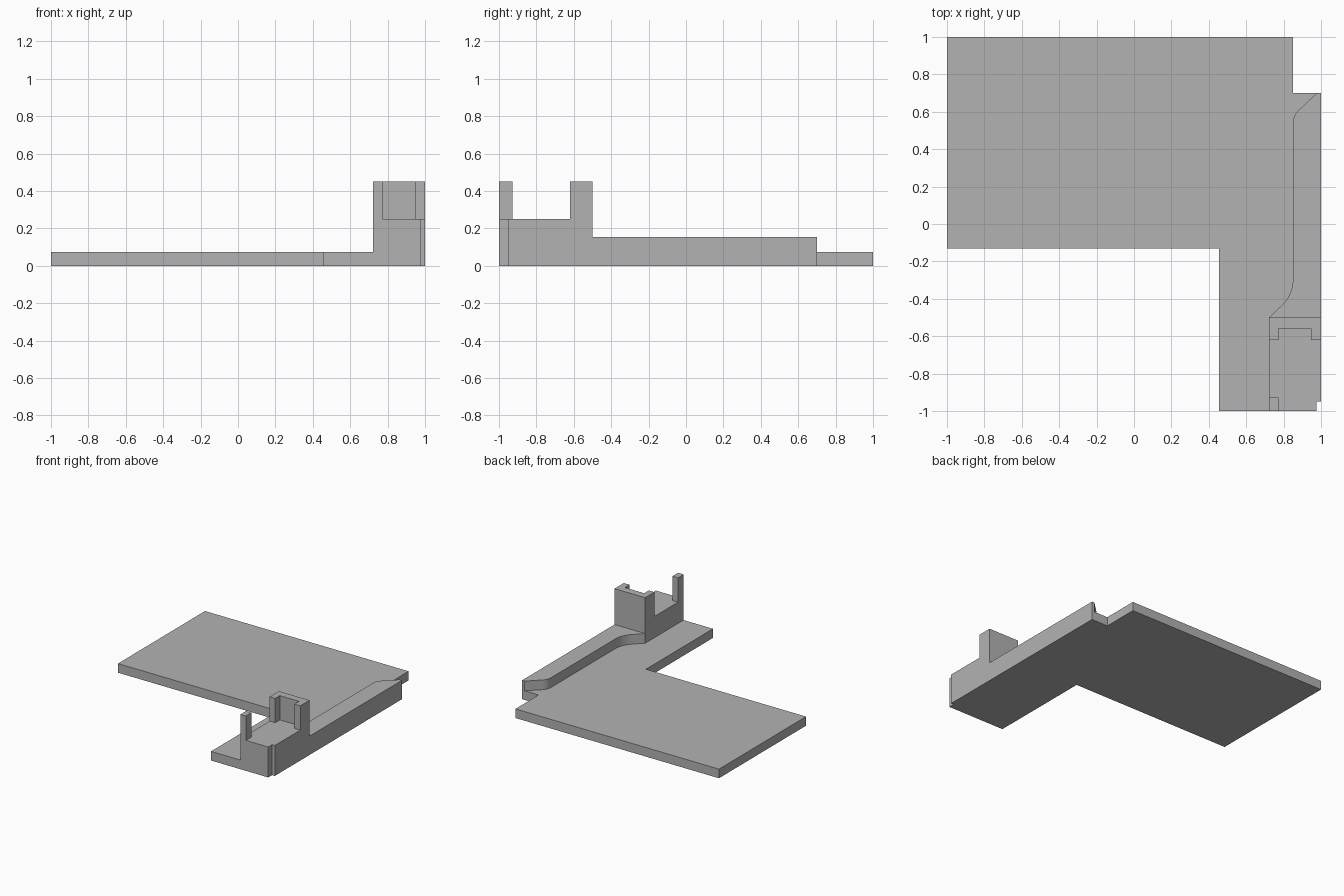
import bpy
import bmesh
from math import cos, sin, radians

cube = bpy.data.objects.get("Cube")
if cube:
    bpy.data.objects.remove(cube, do_unlink=True)

grey = bpy.data.materials.new("light grey")
grey.use_nodes = True
COLOUR = (0.45, 0.45, 0.45, 1)
grey.diffuse_color = COLOUR
grey.node_tree.nodes["Principled BSDF"].inputs["Base Color"].default_value = COLOUR


def extrude(name, outline, bottom, top):
    """Raise a flat outline into a solid between two heights."""
    bm = bmesh.new()
    face = bm.faces.new([bm.verts.new((x, y, bottom)) for x, y in outline])
    up = bmesh.ops.extrude_face_region(bm, geom=[face])["geom"]
    moved = [v for v in up if isinstance(v, bmesh.types.BMVert)]
    bmesh.ops.translate(bm, verts=moved, vec=(0, 0, top - bottom))
    bmesh.ops.recalc_face_normals(bm, faces=bm.faces)
    mesh = bpy.data.meshes.new(name)
    bm.to_mesh(mesh)
    bm.free()
    mesh.materials.append(grey)
    obj = bpy.data.objects.new(name, mesh)
    bpy.context.collection.objects.link(obj)
    return obj


def arc(cx, cy, r, start, end, steps=8):
    angles = [radians(start + (end - start) * i / steps) for i in range(steps + 1)]
    return [(cx + r * cos(a), cy + r * sin(a)) for a in angles]


PLATE, RAIL, SEAT, TOP = 0.075, 0.155, 0.25, 0.45
INNER, BACK, FRONT = 0.722, -0.5, -1
corner_notch = [(1, -0.95), (0.975, -0.95), (0.975, FRONT)]

# L-shaped base plate with a notch at the back and one at the front corner
extrude("base_plate",
        [(-1, 1), (0.85, 1), (0.85, 0.7), (1, 0.7)] + corner_notch
        + [(0.455, FRONT), (0.455, -0.13), (-1, -0.13)], 0, PLATE)

# Edge rail whose inner side sweeps outwards at both ends
lower_bend = arc(0.657, -0.295, 0.193, -45, 0)
upper_bend = arc(0.942, 0.54, 0.092, 180, 135)
rail = extrude("edge_rail",
               [(1, 0.7), (1, BACK), (INNER, BACK)] + lower_bend
               + upper_bend + [(0.977, 0.7)], PLATE, RAIL)
bpy.context.view_layer.objects.active = rail
rail.select_set(True)
bpy.ops.object.shade_smooth_by_angle(angle=radians(20))

# Raised seat block
extrude("seat_block",
        [(INNER, BACK), (1, BACK)] + corner_notch + [(INNER, FRONT)], PLATE, SEAT)

# U-shaped back wall with a shallow recess facing the front
extrude("back_wall",
        [(INNER, BACK), (1, BACK), (1, -0.62), (0.947, -0.62), (0.947, -0.56),
         (0.772, -0.56), (0.772, -0.62), (INNER, -0.62)], SEAT, TOP)

# Slim post at the front inner corner
extrude("front_post",
        [(INNER, FRONT), (0.772, FRONT), (0.772, -0.927), (INNER, -0.927)], SEAT, TOP)
